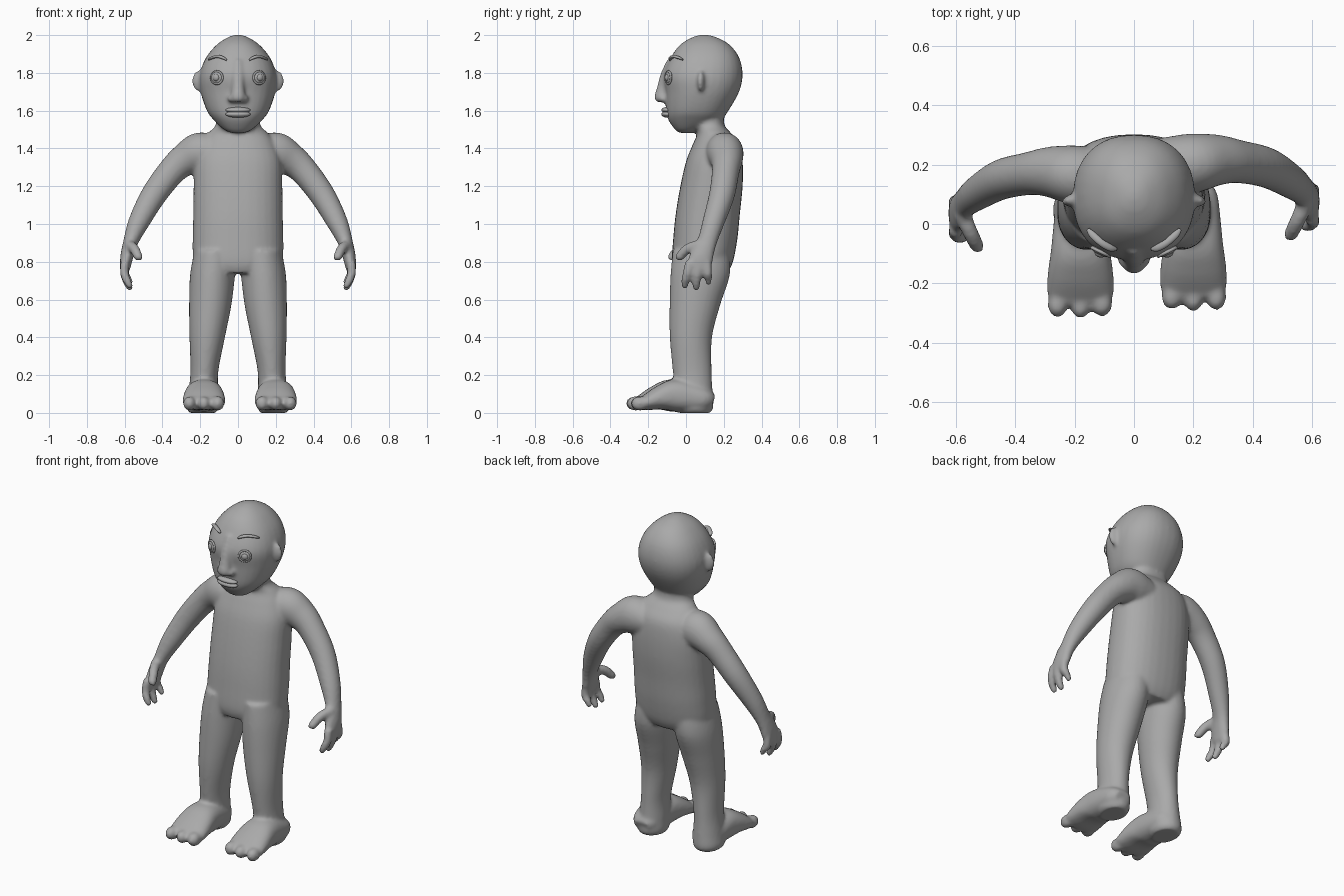
import bpy, bmesh, math
from mathutils import Vector, Matrix

cube = bpy.data.objects.get("Cube")
if cube:
    bpy.data.objects.remove(cube)

clay = bpy.data.materials.new("grey_clay")
clay.diffuse_color = (0.4, 0.4, 0.4, 1)
clay.use_nodes = True
clay.node_tree.nodes["Principled BSDF"].inputs["Base Color"].default_value = (0.4, 0.4, 0.4, 1)


def spline(rows, steps=5):
    """Catmull-Rom interpolation of section rows (x, y, z, ra, rb)."""
    out = []
    for i in range(len(rows) - 1):
        a, b, c, d = (rows[max(0, min(len(rows) - 1, i + k))] for k in (-1, 0, 1, 2))
        for j in range(steps):
            t = j / steps
            out.append([q + t / 2 * (r - p + t * (2 * p - 5 * q + 4 * r - s + t * (3 * (q - r) + s - p)))
                        for p, q, r, s in zip(a, b, c, d)])
    return out + [list(rows[-1])]


def loft(bm, rows, ref, upright=False, power=1.0, sides=32):
    """Closed tube of oval rings; upright keeps every ring horizontal."""
    rows = spline(rows)
    rings = []
    for i, (x, y, z, ra, rb) in enumerate(rows):
        nxt, prv = rows[min(i + 1, len(rows) - 1)], rows[max(i - 1, 0)]
        t = Vector((0, 0, 1)) if upright else (Vector(nxt[:3]) - Vector(prv[:3])).normalized()
        u = Vector(ref).cross(t).normalized()
        v = t.cross(u)
        ring = []
        for k in range(sides):
            c, s = (f(math.tau * k / sides) for f in (math.cos, math.sin))
            c, s = (math.copysign(abs(w) ** power, w) for w in (c, s))
            ring.append(bm.verts.new(Vector((x, y, z)) + u * c * max(ra, .004) + v * s * max(rb, .004)))
        rings.append(ring)
    for a, b in zip(rings, rings[1:]):
        for k in range(sides):
            n = (k + 1) % sides
            bm.faces.new((a[k], a[n], b[n], b[k]))
    bm.faces.new(rings[0])
    bm.faces.new(rings[-1])


def ball(bm, centre, radii, turn=0.0):
    m = Matrix.Translation(centre) @ Matrix.Rotation(turn, 4, 'Z') @ Matrix.Diagonal((*radii, 1))
    bmesh.ops.create_uvsphere(bm, u_segments=24, v_segments=16, radius=1, matrix=m)


def finish(bm, name):
    bmesh.ops.recalc_face_normals(bm, faces=bm.faces)
    me = bpy.data.meshes.new(name)
    bm.to_mesh(me)
    bm.free()
    me.materials.append(clay)
    me.polygons.foreach_set("use_smooth", [True] * len(me.polygons))
    ob = bpy.data.objects.new(name, me)
    bpy.context.collection.objects.link(ob)
    return ob


X, Y, Z = (1, 0, 0), (0, 1, 0), (0, 0, 1)
body = bmesh.new()

# Torso and neck: height, depth centre, half width, half depth
torso = [(.74, .08, .19, .14), (.8, .087, .235, .162), (.92, .102, .24, .17), (1.05, .115, .237, .17),
         (1.2, .135, .235, .165), (1.33, .15, .23, .15), (1.42, .16, .2, .125), (1.48, .15, .16, .09),
         (1.52, .125, .12, .08), (1.58, .12, .11, .08)]
loft(body, [(0, y, z, a, b) for z, y, a, b in torso], Y, True, .88)

# Head
head = [(1.482, 0, .035, .035), (1.5, .012, .075, .07), (1.55, .045, .128, .138), (1.6, .06, .165, .165),
        (1.7, .085, .198, .196), (1.79, .09, .203, .21), (1.88, .1, .17, .182), (1.95, .1, .112, .13),
        (1.99, .097, .05, .06), (2.002, .095, .01, .012)]
loft(body, [(0, y, z, a, b) for z, y, a, b in head], Y, True, .88)

# Nose bridge and tip
nose = [(1.87, -.075, .025, .025), (1.8, -.105, .032, .028), (1.72, -.118, .034, .037),
        (1.67, -.125, .042, .044), (1.645, -.12, .036, .034)]
loft(body, [(0, y, z, a, b) for z, y, a, b in nose], Y, True)

arm = [(.1, .19, 1.37, .09, .1), (.2, .205, 1.375, .11, .1), (.28, .215, 1.34, .088, .086),
       (.35, .21, 1.28, .075, .073), (.445, .19, 1.155, .068, .068), (.525, .145, 1.01, .056, .058),
       (.57, .11, .9, .039, .052), (.59, .08, .82, .034, .064), (.598, .065, .76, .026, .06)]
thumb = [(.58, .075, .89, .028, .028), (.55, .01, .87, .027, .027), (.528, -.035, .825, .024, .024),
         (.525, -.045, .81, .016, .016)]
leg = [(.12, .08, .86, .11, .15), (.135, .075, .73, .119, .157), (.147, .047, .57, .112, .134),
       (.163, .026, .4, .094, .112), (.178, .033, .22, .074, .103), (.184, .042, .1, .08, .1),
       (.188, .045, .03, .085, .1), (.188, .045, 0, .07, .085)]
foot = [(.19, .13, .055, .05, .035), (.19, .09, .07, .08, .06), (.19, 0, .085, .092, .08),
        (.19, -.08, .092, .1, .084), (.19, -.15, .08, .11, .064), (.19, -.22, .056, .112, .043),
        (.19, -.255, .048, .1, .03)]

for s in (1, -1):
    arm_dy = 0 if s > 0 else -.04
    foot_dx, foot_dy = (.01, .012) if s > 0 else (-.01, -.012)

    def side(rows, dx=0, dy=0):
        return [(s * (x + dx), y + dy, z, a, b) for x, y, z, a, b in rows]

    # Arm, thumb and three curled fingers
    loft(body, side(arm, 0, arm_dy), Y)
    loft(body, side(thumb, 0, arm_dy), Z, sides=16)
    for root, tip, low in ((.02, -.005, .665), (.065, .055, .655), (.11, .118, .685)):
        finger = [(.598, root, .8, .024, .026), (.602, (root + tip) / 2, .74, .023, .025),
                  (.585, tip, low + .03, .021, .022), (.565, tip, low - .005, .014, .014)]
        loft(body, side(finger, 0, arm_dy), Y, sides=16)

    # Leg, foot and three toes
    loft(body, side(leg), Y, True)
    loft(body, side(foot, foot_dx, foot_dy), Z, power=.85)
    for x, y, r in ((.118, -.255, .036), (.19, -.262, .033), (.267, -.258, .034)):
        ball(body, (s * (x + foot_dx), y + foot_dy, .05), (r, .045, r + .004))

    # Ear and nostril wing
    ball(body, (s * .208, .08, 1.757), (.036, .02, .056), s * -.2)
    ball(body, (s * .036, -.118, 1.662), (.021, .028, .018))

# Fuse the body parts into one soft skin
skin = finish(body, "body")
fuse = skin.modifiers.new("fuse", 'REMESH')
fuse.mode = 'VOXEL'
fuse.voxel_size = .01
fuse.use_smooth_shade = True
soft = skin.modifiers.new("soften", 'SMOOTH')
soft.factor = .5
soft.iterations = 8

# Eyes with raised rims, and eyebrows
for s, label in ((1, "left"), (-1, "right")):
    bm = bmesh.new()
    ball(bm, (s * .112, -.09, 1.775), (.034, .016, .034), s * .45)
    ball(bm, (s * .116, -.1, 1.775), (.018, .012, .018), s * .45)
    rim = [(.112 + .033 * math.cos(a) * math.cos(.45), -.094 + .033 * math.cos(a) * math.sin(.45),
            1.775 + .033 * math.sin(a), .006, .006) for a in (math.tau * k / 16 for k in range(17))]
    loft(bm, [(s * r[0], *r[1:]) for r in rim], Y, sides=8)
    finish(bm, label + "_eye")

    bm = bmesh.new()
    brow = [(.06, -.085, 1.868, .006, .005), (.08, -.08, 1.88, .012, .008), (.11, -.063, 1.887, .012, .008),
            (.14, -.036, 1.879, .012, .007), (.155, -.018, 1.87, .006, .004)]
    loft(bm, [(s * r[0], *r[1:]) for r in brow], Z, sides=12)
    finish(bm, label + "_eyebrow")

# Lips
for name, z, half in (("upper_lip", 1.603, .016), ("lower_lip", 1.581, .018)):
    bm = bmesh.new()
    ball(bm, (0, -.1, z), (.066, .03, half))
    finish(bm, name)
